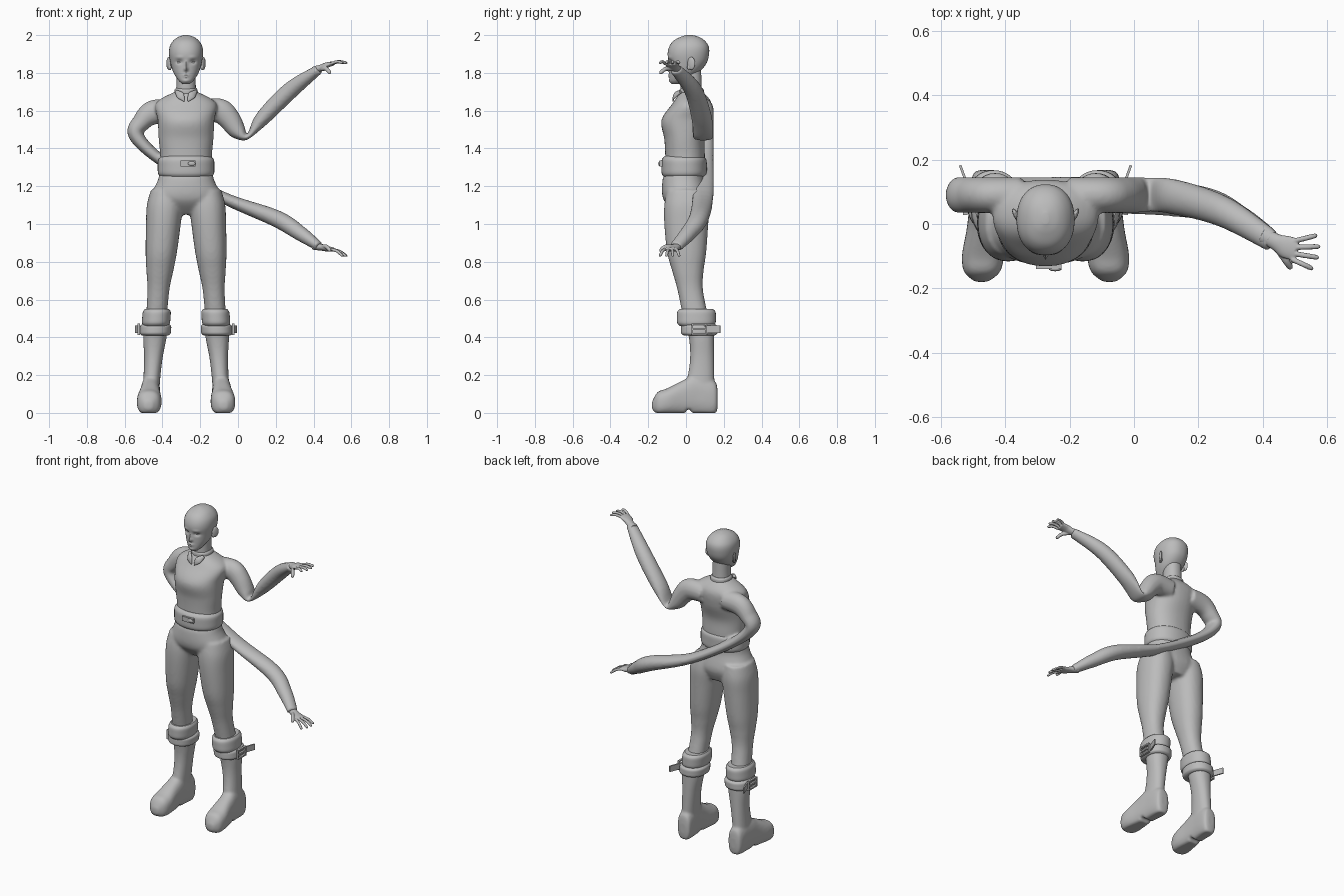
import bpy, bmesh, math
from mathutils import Vector, Matrix

if "Cube" in bpy.data.objects:
    bpy.data.objects.remove(bpy.data.objects["Cube"])

MID = -0.275  # x of the body's centre line
SIDES = ((-1, "right"), (1, "left"))
GREY = (0.5, 0.5, 0.5, 1)
grey = bpy.data.materials.new("plain grey")
grey.use_nodes = True
grey.diffuse_color = GREY
grey.node_tree.nodes["Principled BSDF"].inputs["Base Color"].default_value = GREY


def smooth_keys(keys, steps):
    """Catmull-Rom interpolation through the key rows."""
    last = len(keys) - 1
    out = []
    for i in range(last):
        before, start, end, after = (Vector(keys[max(0, min(last, i + k))]) for k in (-1, 0, 1, 2))
        leave, arrive = (end - before) / 2, (after - start) / 2
        for s in range(steps):
            t = s / steps
            bend = t * t * (3 - 2 * t)
            out.append(start + (end - start) * bend
                       + leave * (t * (1 - t) ** 2) - arrive * (t * t * (1 - t)))
    return out + [Vector(keys[last])]


def loft(bm, rings, seg, power=2.0):
    """Skin rings given as (centre, half axis u, half axis v) and cap the ends."""
    def squared(value):
        return math.copysign(abs(value) ** (2 / power), value)

    loops = []
    for centre, u, v in rings:
        angles = [math.tau * i / seg for i in range(seg)]
        loops.append([bm.verts.new(centre + u * squared(math.cos(a)) + v * squared(math.sin(a)))
                      for a in angles])
    for a, b in zip(loops, loops[1:]):
        for i in range(seg):
            bm.faces.new((a[i - 1], a[i], b[i], b[i - 1]))
    bm.faces.new(loops[0])
    bm.faces.new(loops[-1])


def leg_x(side, z):
    """Centre of a leg, which leans outwards towards the ground."""
    return MID + side * (0.195 - 0.075 * z)


def column(bm, keys, side=0, steps=6, seg=36, power=2.2):
    """Upright loft on the body axis or a leg; rows are z, front y, back y, half width."""
    loft(bm, [(Vector((leg_x(side, z), (front + back) / 2, z)), Vector((width, 0, 0)),
               Vector((0, (back - front) / 2, 0)))
              for z, front, back, width in smooth_keys(keys, steps)], seg, power)


def band(name, low, high, y, depth, width, side=0):
    """Padded strip of cloth or leather with rounded rims."""
    bm = bmesh.new()
    rows = []
    for i in range(9):
        t = i / 8
        k = 1 - 0.15 * abs(2 * t - 1) ** 5
        rows.append((low + (high - low) * t, y - depth * k, y + depth * k, width * k))
    column(bm, rows, side, steps=2)
    finish(name, bm)


def tube(bm, keys, steps=6, seg=24):
    """Loft along a path; rows are x, y, z, half depth, half thickness."""
    rows = smooth_keys(keys, steps)
    points = [row.to_3d() if len(row) < 4 else Vector(row[:3]) for row in rows]
    rings = []
    for i, row in enumerate(rows):
        along = (points[min(i + 1, len(points) - 1)] - points[max(i - 1, 0)]).normalized()
        u = Vector((0, 1, 0))
        u = (u - along * along.dot(u)).normalized()
        rings.append((points[i], u * row[3], along.cross(u) * row[4]))
    loft(bm, rings, seg)


def sleeve(bm, keys):
    """Sleeve from rows of x, z, half thickness; it sweeps forward towards the wrist."""
    rows = []
    for x, z, thick in keys:
        sweep = max(0, x - 0.05) ** 2
        rows.append((x, 0.09 - sweep, z, 0.056 - 0.15 * sweep, thick))
    tube(bm, rows)


def placed(pos, size, turn):
    return Matrix.Translation(pos) @ Matrix.Rotation(turn, 4, 'Z') @ Matrix.Diagonal((*size, 1))


def ball(bm, pos, size, turn=0.0):
    bmesh.ops.create_uvsphere(bm, u_segments=20, v_segments=12, radius=1, matrix=placed(pos, size, turn))


def box(bm, pos, size, turn=0.0):
    bmesh.ops.create_cube(bm, size=1, matrix=placed(pos, size, turn))


def finish(name, bm, voxel=0.0):
    """Turn the bmesh into an object; a voxel size fuses overlapping volumes into one skin."""
    bmesh.ops.recalc_face_normals(bm, faces=bm.faces[:])
    mesh = bpy.data.meshes.new(name)
    bm.to_mesh(mesh)
    bm.free()
    mesh.materials.append(grey)
    ob = bpy.data.objects.new(name, mesh)
    bpy.context.collection.objects.link(ob)
    bpy.ops.object.select_all(action='DESELECT')
    ob.select_set(True)
    bpy.context.view_layer.objects.active = ob
    if voxel:
        fuse = ob.modifiers.new("fuse", 'REMESH')
        fuse.mode, fuse.voxel_size, fuse.use_smooth_shade = 'VOXEL', voxel, True
        soften = ob.modifiers.new("soften", 'SMOOTH')
        soften.factor, soften.iterations = 0.5, 7
    else:
        bpy.ops.object.shade_smooth_by_angle(angle=math.radians(40))


# Shirt with both long, bent sleeves
bm = bmesh.new()
column(bm, [(1.27, -.11, .1, .14), (1.36, -.11, .1, .137), (1.45, -.115, .1, .145), (1.55, -.13, .13, .15),
            (1.64, -.07, .135, .16), (1.7, -.03, .09, .06)])
sleeve(bm, [(-.35, 1.6, .06), (-.45, 1.59, .065), (-.51, 1.54, .05), (-.54, 1.47, .04), (-.41, 1.34, .03),
            (-.1, 1.15, .03), (.2, 1.03, .045), (.33, .95, .04), (.43, .88, .025)])
sleeve(bm, [(-.2, 1.6, .06), (-.1, 1.6, .065), (-.05, 1.56, .06), (0, 1.49, .045), (.05, 1.46, .012),
            (.13, 1.56, .04), (.28, 1.71, .045), (.43, 1.82, .025)])
finish("shirt", bm, 0.008)

# Collar with two front flaps
band("collar", 1.66, 1.72, .03, .065, .062)
bm = bmesh.new()
for s, label in SIDES:
    tube(bm, [(MID + s * .05, -.03, 1.7, .01, .01), (MID + s * .03, -.06, 1.68, .007, .02),
              (MID + s * .01, -.07, 1.65, .003, .003)], seg=12)
finish("collar_flaps", bm)

# Waistband and its buckle
band("waistband", 1.245, 1.36, -.01, .12, .15)
bm = bmesh.new()
box(bm, (MID + .01, -.13, 1.32), (.08, .02, .03))
ball(bm, (MID + .03, -.14, 1.32), (.02, .007, .012))
finish("belt_buckle", bm)

# Trousers: pelvis and two legs fused
bm = bmesh.new()
column(bm, [(1.27, -.11, .1, .14), (1.23, -.125, .1, .15), (1.13, -.12, .12, .185), (1.05, -.05, .09, .1)])
for s, label in SIDES:
    column(bm, [(1.18, -.1, .11, .08), (1.1, -.115, .123, .095), (1, -.115, .118, .092), (.85, -.1, .107, .083),
                (.75, -.073, .093, .071), (.65, -.045, .09, .058), (.5, -.015, .12, .055)], s)
finish("trousers", bm, 0.009)

FOOT = [(.168, .04, .11, .02), (.15, -.01, .17, .045), (.05, -.01, .2, .05), (-.02, -.01, .17, .055),
        (-.1, -.01, .13, .065), (-.15, -.01, .11, .055), (-.18, .02, .06, .02)]

for s, label in SIDES:
    # Boot shaft, shoe and flat sole with a notch in front of the heel
    bm = bmesh.new()
    column(bm, [(.08, -.02, .15, .045), (.2, .01, .15, .045), (.3, .022, .15, .05), (.4, .015, .15, .062),
                (.5, -.01, .15, .066)], s)
    loft(bm, [(Vector((MID + s * (.19 - y / 20), y, (low + high) / 2)), Vector((width, 0, 0)),
               Vector((0, 0, (high - low) / 2)))
              for y, low, high, width in smooth_keys(FOOT, 8)], 32, 2.5)
    for v in bm.verts:
        v.co.z = max(v.co.z, .02 if 0 < v.co.y < .03 else 0)
    finish(label + "_boot", bm, 0.007)

    # Folded cuff and strap
    band(label + "_boot_cuff", .46, .55, .055, .103, .075, s)
    band(label + "_boot_strap", .41, .47, .07, .097, .083, s)

    # Buckle frame, prong and loose strap end
    bm = bmesh.new()
    outer = MID + s * .25
    for e in (-1, 1):
        box(bm, (outer, .07, .443 + e * .026), (.014, .084, .009))
        box(bm, (outer, .07 + e * .037, .443), (.014, .01, .05))
    box(bm, (outer, .07, .443), (.012, .07, .01))
    box(bm, (outer, .14, .443), (.008, .09, .038), -s * .35)
    finish(label + "_boot_buckle", bm)

# Head: smooth skull, then soft pushes for nose, lips, chin, brow and eye sockets
bm = bmesh.new()
column(bm, [(1.742, -.075, -.03, .02), (1.76, -.086, 0, .04), (1.8, -.088, .065, .066), (1.85, -.09, .108, .082),
            (1.9, -.097, .122, .09), (1.94, -.088, .12, .086), (1.97, -.066, .1, .068), (1.99, -.03, .07, .042),
            (2, 0, .035, .01)], steps=8, seg=72)
FEATURES = [(0, 1.82, .009, .01, .02), (0, 1.84, .007, .02, .012), (0, 1.79, .017, .005, .007),
            (0, 1.78, .014, .004, .006), (0, 1.757, .016, .01, .005), (.036, 1.858, .016, .01, -.013),
            (.036, 1.883, .02, .007, .004)]
for v in bm.verts:
    if v.co.y < -.02:
        across = abs(v.co.x - MID)
        v.co.y -= sum(push * math.exp(-((across - x) / wide) ** 2 - ((v.co.z - z) / tall) ** 2)
                      for x, z, wide, tall, push in FEATURES)
finish("head", bm)
bm = bmesh.new()
column(bm, [(1.66, -.025, .09, .06), (1.72, -.03, .083, .052), (1.82, -.03, .08, .05)])
finish("neck", bm)
for s, label in SIDES:
    bm = bmesh.new()
    ball(bm, (MID + s * .036, -.058, 1.857), (.017, .016, .012))
    finish(label + "_eye", bm)
    bm = bmesh.new()
    ball(bm, (MID + s * .092, .028, 1.85), (.008, .022, .034), -s * .45)
    ball(bm, (MID + s * .085, .02, 1.83), (.008, .014, .016))
    finish(label + "_ear", bm)

# Hands: palm, four fanned fingers and a thumb
for label, height, rise, dip in (("left", 1.82, .03, .035), ("right", .88, -.015, -.05)):
    bm = bmesh.new()
    wrist = Vector((.42, -.05, height))

    def digit(start, end, radius):
        """Slightly arched finger that narrows at the tip."""
        arch = Vector((0, 0, radius))
        rows = [(*start, radius, radius), (*(start.lerp(end, .5) + arch), radius, radius),
                (*start.lerp(end, .9), radius * .9, radius * .9), (*end, radius / 3, radius / 3)]
        tube(bm, rows, 4, 12)

    palm = [(-.02, .015, -.2, .026, .02), (.02, -.005, .2, .026, .018), (.05, -.02, .7, .035, .015),
            (.085, -.03, 1, .035, .011)]
    tube(bm, [(*(wrist + Vector((x, y, rise * lift))), wide, thick) for x, y, lift, wide, thick in palm])
    for i in range(4):
        digit(wrist + Vector((.07, -.005 - .018 * i, rise * .9)),
              wrist + Vector((.16 - .007 * (i - 1.2) ** 2, .015 - .035 * i, dip)), .0085)
    digit(wrist + Vector((.025, -.025, 0)), wrist + Vector((.07, -.09, -.02)), .011)
    finish(label + "_hand", bm, 0.003)
